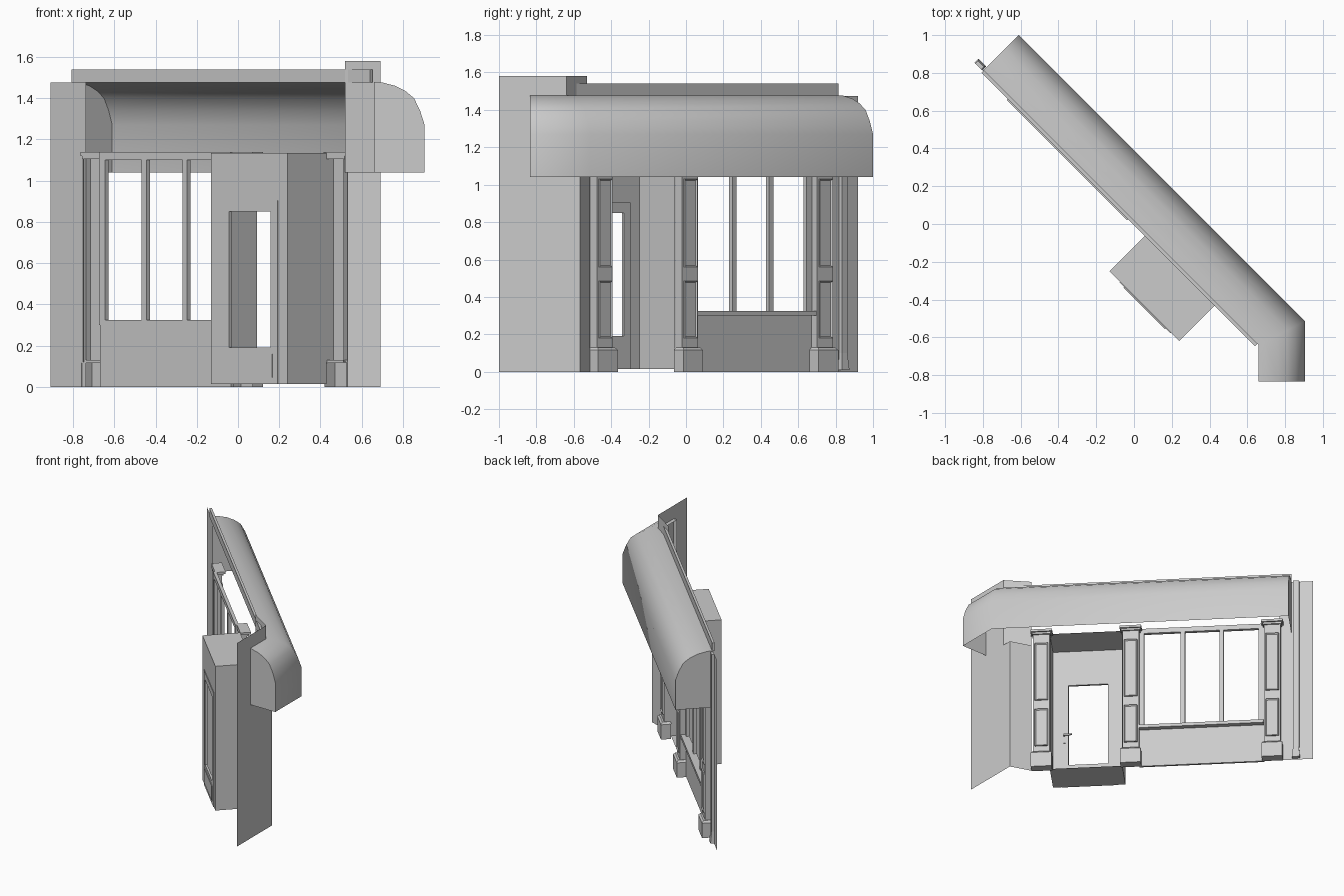
import bpy, bmesh, math
from mathutils import Vector

cube = bpy.data.objects.get("Cube")
if cube:
    bpy.data.objects.remove(cube)

grey = bpy.data.materials.new("light_grey")
grey.use_nodes = True
COLOUR = (0.6, 0.6, 0.6, 1)
grey.diffuse_color = COLOUR
grey.node_tree.nodes["Principled BSDF"].inputs["Base Color"].default_value = COLOUR
R = math.sqrt(0.5)


def place(s, n, z):
    """Shopfront frame: s runs along the diagonal front, n points out to the street."""
    return Vector(((n - s) * R, (n + s) * R, z))


def finish(name, bm, smooth=False):
    bmesh.ops.recalc_face_normals(bm, faces=bm.faces)
    mesh = bpy.data.meshes.new(name)
    bm.to_mesh(mesh)
    bm.free()
    mesh.materials.append(grey)
    obj = bpy.data.objects.new(name, mesh)
    bpy.context.collection.objects.link(obj)
    if smooth:
        bpy.ops.object.select_all(action="DESELECT")
        obj.select_set(True)
        bpy.context.view_layer.objects.active = obj
        bpy.ops.object.shade_smooth_by_angle(angle=math.radians(50))
    return obj


def add_box(bm, s, n, z, taper=0.0, open_back=False):
    """Box between (low, high) pairs; taper pulls the top in. Returns the street face."""
    def ring(h, t):
        return [bm.verts.new(place(a, b, h)) for a, b in
                ((s[0] + t, n[0]), (s[1] - t, n[0]), (s[1] - t, n[1] - t), (s[0] + t, n[1] - t))]
    lo, hi = ring(z[0], 0), ring(z[1], taper)
    bm.faces.new(lo)
    bm.faces.new(hi)
    sides = [bm.faces.new((lo[i], lo[i - 3], hi[i - 3], hi[i])) for i in range(4)]
    if open_back:
        bm.faces.remove(sides[0])
    return sides[2]


def boxes(name, *specs):
    bm = bmesh.new()
    for spec in specs:
        add_box(bm, *spec)
    return finish(name, bm)


def ribbon(name, points, z):
    """Thin upright wall following plan points."""
    bm = bmesh.new()
    cols = [[bm.verts.new((x, y, h)) for h in z] for x, y in points]
    for a, b in zip(cols, cols[1:]):
        bm.faces.new((a[0], b[0], b[1], a[1]))
    return finish(name, bm)


def framed(name, outer_s, outer_z, hole_s, hole_z, n):
    """Slab with a rectangular opening."""
    return boxes(name,
                 ((outer_s[0], hole_s[0]), n, outer_z),
                 ((hole_s[1], outer_s[1]), n, outer_z),
                 (hole_s, n, (outer_z[0], hole_z[0])),
                 (hole_s, n, (hole_z[1], outer_z[1])))


# Pilasters: base, hollow shaft, capital and two recessed panels each
def pilaster(label, c):
    bm = bmesh.new()
    add_box(bm, (c - .06, c + .06), (0, .05), (.12, 1.11), 0, True)
    finish(label + "_pilaster_shaft", bm)
    bm = bmesh.new()
    add_box(bm, (c - .075, c + .075), (.005, .075), (0, .115), 0, True)
    add_box(bm, (c - .075, c + .075), (.005, .075), (.115, .13), .012)
    finish(label + "_pilaster_base", bm)
    boxes(label + "_pilaster_capital",
          ((c - .068, c + .068), (0, .062), (1.105, 1.12)),
          ((c - .078, c + .078), (0, .075), (1.12, 1.138)))
    bm = bmesh.new()
    for z in ((.18, .485), (.56, 1.03)):
        face = add_box(bm, (c - .048, c + .048), (.045, .06), z)
        bmesh.ops.recalc_face_normals(bm, faces=bm.faces)
        bmesh.ops.inset_individual(bm, faces=[face], thickness=.012, depth=-.008)
    finish(label + "_pilaster_panels", bm)


for label, centre in (("corner", -.664), ("middle", -.02), ("end", 1.002)):
    pilaster(label, centre)

# Display window: frame, mullions, sill and stall board
framed("window_frame", (.04, .94), (.31, 1.138), (.075, .9), (.325, 1.1), (-.012, .012))
for i, c in enumerate((.354, .633)):
    boxes(f"window_mullion_{i + 1}", ((c - .016, c + .016), (-.012, .012), (.325, 1.1)))
boxes("window_sill", ((.04, .94), (-.012, .045), (.3, .325)))
boxes("stall_board", ((.04, .94), (-.008, .008), (0, .3)))

# Door recess: thin shell open to the street, with the door in its back wall
S0, S1, BACK = -.608, -.085, -.269
bm = bmesh.new()
corners = [[bm.verts.new(place(s, n, z)) for s, n in
            ((S0, 0), (S0, BACK), (S1, BACK), (S1, 0))] for z in (.015, 1.135)]
low, high = corners
bm.faces.new(low)
bm.faces.new(high)
for i in (0, 2):
    bm.faces.new((low[i], low[i + 1], high[i + 1], high[i]))
finish("recess_shell", bm)
DOOR_S, GLASS_S, GLASS_Z = (-.545, -.163), (-.495, -.212), (.19, .85)
framed("recess_back_wall", (S0, S1), (.015, 1.135), GLASS_S, GLASS_Z, (BACK, BACK + .004))
framed("door", DOOR_S, (.015, .905), GLASS_S, GLASS_Z, (BACK - .004, BACK + .012))
boxes("door_kick_panel", ((-.51, -.2), (BACK - .009, BACK + .017), (.045, .16)))
boxes("door_handle",
      ((-.532, -.518), (BACK + .012, BACK + .018), (.37, .47)),
      ((-.53, -.52), (BACK + .012, BACK + .04), (.425, .437)),
      ((-.53, -.47), (BACK + .032, BACK + .04), (.425, .437)))

# Awning: curved profile swept along the front and round the corner, open below
profile = [(0, 1.478), (.15, 1.477), (.42, 1.46), (.62, 1.435), (.79, 1.4),
           (.91, 1.34), (1, 1.27), (1, 1.04)]
stations = [((-.8, .81), (-.61, 1)), ((.66, -.64), (.905, -.515)), ((.66, -.835), (.905, -.835))]
bm = bmesh.new()
rows = []
for inner, outer in stations:
    a, b = Vector(inner), Vector(outer)
    rows.append([bm.verts.new((*a.lerp(b, f), z)) for f, z in profile])
for p, q in zip(rows, rows[1:]):
    for i in range(len(profile) - 1):
        bm.faces.new((p[i], q[i], q[i + 1], p[i + 1]))
for row, (inner, _) in ((rows[0], stations[0]), (rows[-1], stations[-1])):
    bm.faces.new(row + [bm.verts.new((*inner, 1.04))])
finish("awning", bm, smooth=True)

# Fascia along the top of the awning
boxes("fascia", ((-.91, 1.138), (-.004, .014), (1.475, 1.54)))

# Corner wall, returning towards the front
ribbon("corner_wall_lower", [(.69, -1), (.69, -.567), (.53, -.513)], (0, 1.04))
ribbon("corner_wall_upper", [(.69, -1), (.69, -.64), (.52, -.53)], (1.04, 1.58))

# End wall with its downpipe
ends = [place(s, .007, 0).xy for s in (1.05, 1.294)]
ribbon("end_wall", ends, (0, 1.475))
boxes("downpipe", ((1.15, 1.195), (.007, .028), (.1, 1.475)))
boxes("downpipe_foot", ((1.143, 1.2), (.007, .036), (.01, .1), .008))
